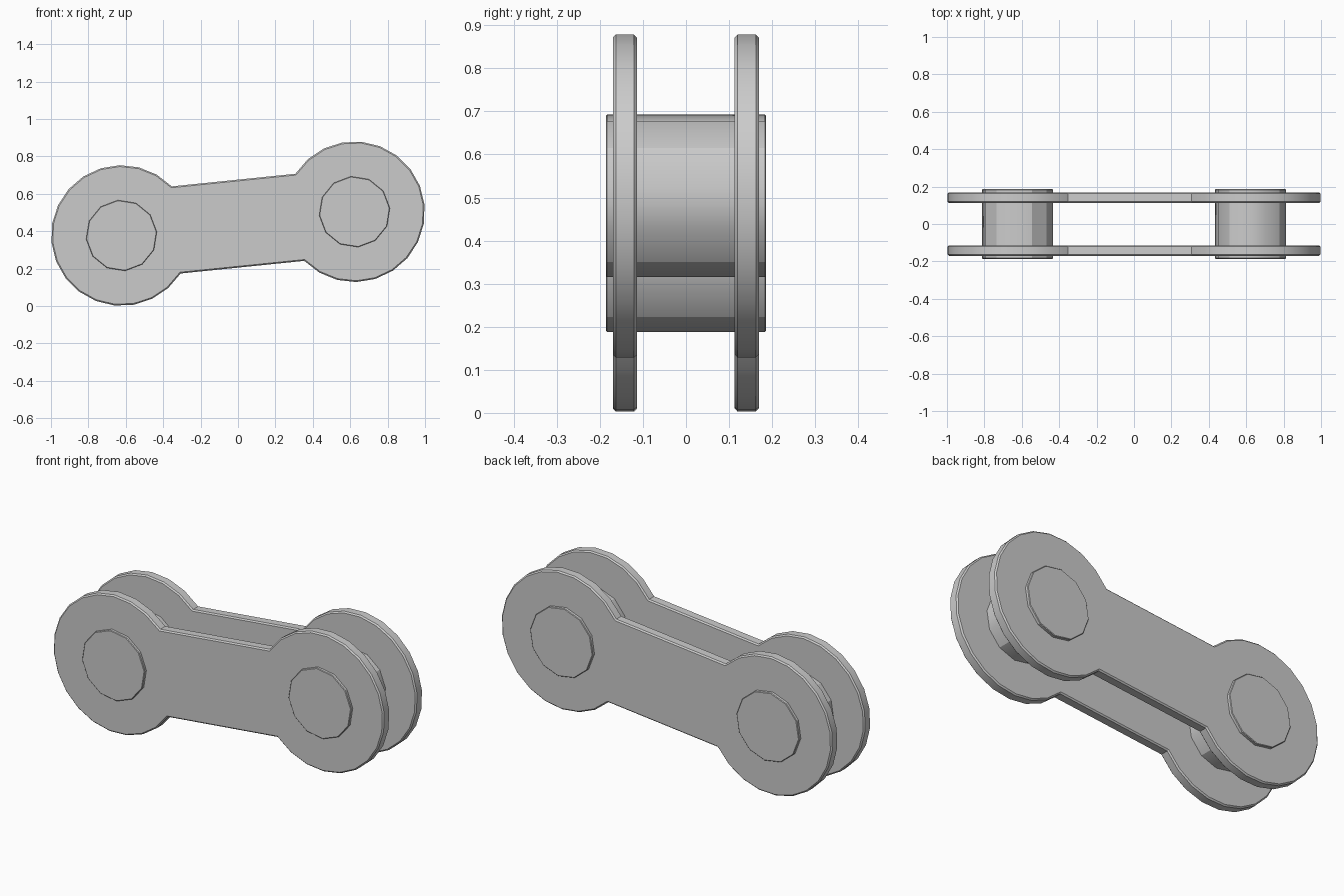
import bpy, bmesh
from math import sin, cos, pi, radians, atan2
from mathutils import Vector

cube = bpy.data.objects.get("Cube")
if cube:
    bpy.data.objects.remove(cube, do_unlink=True)

steel = bpy.data.materials.new("grey_steel")
steel.use_nodes = True
steel.diffuse_color = (0.6, 0.6, 0.6, 1)
steel.node_tree.nodes["Principled BSDF"].inputs["Base Color"].default_value = (0.6, 0.6, 0.6, 1)

# Centres of the two pins in the x-z plane
low = Vector((-0.623, 0.377))
high = Vector((0.623, 0.504))
axis = high - low
tilt = atan2(axis.y, axis.x)


def arc(centre, radius, start, sweep, steps):
    """Points along an arc, both ends included."""
    angles = [start + sweep * i / steps for i in range(steps + 1)]
    return [centre + radius * Vector((cos(a), sin(a))) for a in angles]


def extrude_outline(name, outline, y_mid, depth, bevel):
    """Solid slab with the given x-z outline and a chamfered rim."""
    bm = bmesh.new()
    verts = [bm.verts.new((p.x, y_mid - depth / 2, p.y)) for p in outline]
    face = bm.faces.new(verts)
    grown = bmesh.ops.extrude_face_region(bm, geom=[face])["geom"]
    moved = [g for g in grown if isinstance(g, bmesh.types.BMVert)]
    bmesh.ops.translate(bm, verts=moved, vec=(0, depth, 0))
    bmesh.ops.recalc_face_normals(bm, faces=bm.faces)
    rim = [e for e in bm.edges
           if abs(e.verts[0].co.y - e.verts[1].co.y) < depth / 2]
    bmesh.ops.bevel(bm, geom=rim, offset=bevel, segments=1, affect='EDGES')
    mesh = bpy.data.meshes.new(name)
    bm.to_mesh(mesh)
    bm.free()
    mesh.materials.append(steel)
    obj = bpy.data.objects.new(name, mesh)
    bpy.context.collection.objects.link(obj)
    bpy.ops.object.select_all(action='DESELECT')
    obj.select_set(True)
    bpy.context.view_layer.objects.active = obj
    bpy.ops.object.shade_smooth_by_angle(angle=radians(30))
    return obj


# Side plates: two round ends joined by a straight neck
neck = radians(38.5)
sweep = 2 * pi - 2 * neck
outline = (arc(low, 0.376, tilt + neck, sweep, 18)
           + arc(high, 0.376, tilt + pi + neck, sweep, 18))
for name, y in (("front_plate", -0.142), ("back_plate", 0.141)):
    extrude_outline(name, outline, y, 0.056, 0.007)

# Pins running through both plates
for name, centre in (("right_pin", low), ("left_pin", high)):
    ring = arc(centre, 0.19, tilt, 2 * pi, 12)[:-1]
    extrude_outline(name, ring, 0, 0.372, 0.003)
